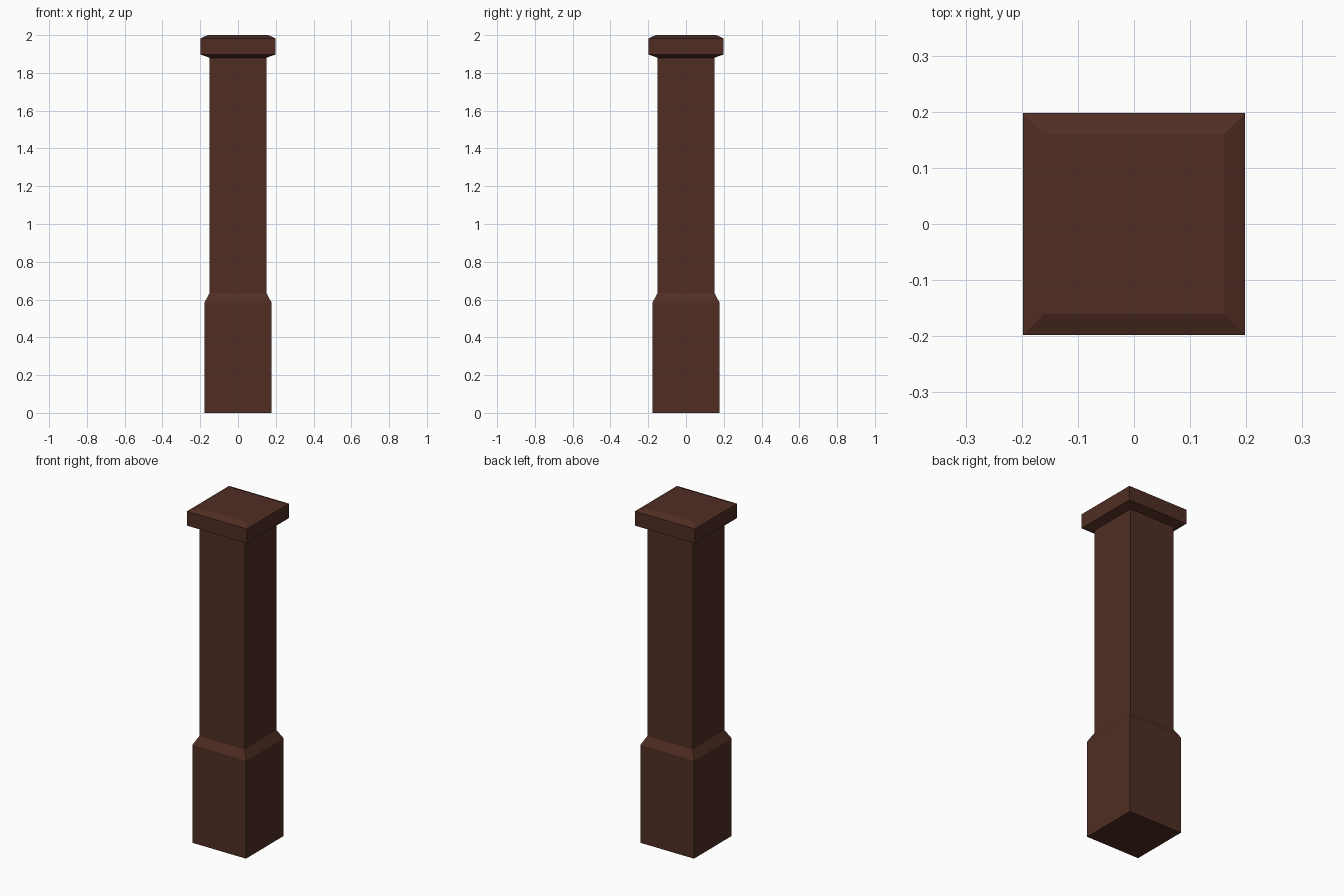
import bpy, bmesh

if "Cube" in bpy.data.objects:
    bpy.data.objects.remove(bpy.data.objects["Cube"])

# Dark wood material
wood = bpy.data.materials.new("dark_wood")
wood.diffuse_color = (0.08, 0.027, 0.017, 1)
wood.use_nodes = True
wood.node_tree.nodes["Principled BSDF"].inputs["Base Color"].default_value = wood.diffuse_color

# Square post profile: (half width, height)
profile = [
    (0.177, 0.0), (0.177, 0.585),    # plinth
    (0.15, 0.635), (0.15, 1.88),     # sloped shoulder and shaft
    (0.198, 1.897), (0.198, 1.983),  # flared cap
    (0.16, 2.0),                     # bevelled top
]


def square_loft(name, profile):
    bm = bmesh.new()
    rings = [[bm.verts.new((sx * r, sy * r, z))
              for sx, sy in ((-1, -1), (1, -1), (1, 1), (-1, 1))]
             for r, z in profile]
    for low, high in zip(rings, rings[1:]):
        for i in range(4):
            j = (i + 1) % 4
            bm.faces.new((low[i], low[j], high[j], high[i]))
    bm.faces.new(rings[0][::-1])
    bm.faces.new(rings[-1])
    mesh = bpy.data.meshes.new(name)
    bm.to_mesh(mesh)
    bm.free()
    mesh.materials.append(wood)
    obj = bpy.data.objects.new(name, mesh)
    bpy.context.collection.objects.link(obj)
    return obj


# Post with plinth, shaft and cap in one closed shell
square_loft("newel_post", profile)
